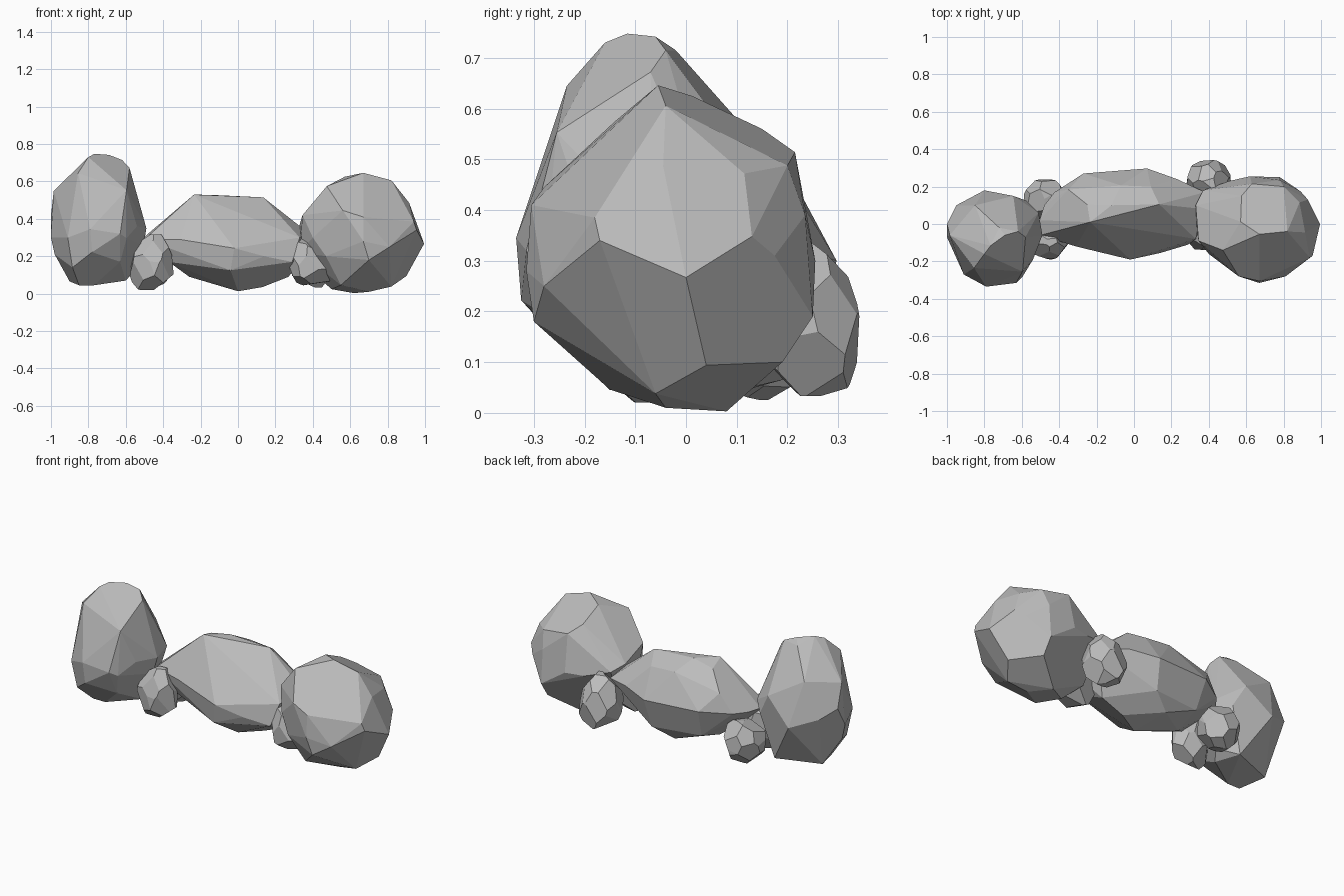
import bpy, bmesh, math, random
from mathutils import Vector

if "Cube" in bpy.data.objects:
    bpy.data.objects.remove(bpy.data.objects["Cube"], do_unlink=True)

# One plain stone colour for every rock
stone = bpy.data.materials.new("stone_grey")
stone.use_nodes = True
colour = (.5, .5, .5, 1)
stone.diffuse_color = colour
stone.node_tree.nodes["Principled BSDF"].inputs["Base Color"].default_value = colour


def finish(bm, name):
    """Turn a bmesh into a flat-shaded stone object."""
    bmesh.ops.recalc_face_normals(bm, faces=bm.faces)
    mesh = bpy.data.meshes.new(name)
    bm.to_mesh(mesh)
    bm.free()
    mesh.materials.append(stone)
    obj = bpy.data.objects.new(name, mesh)
    bpy.context.collection.objects.link(obj)
    return obj


def boulder(name, corners):
    """Large rock: convex hull of its main corners, near-flat facets merged."""
    bm = bmesh.new()
    for corner in corners:
        bm.verts.new(corner)
    hull = bmesh.ops.convex_hull(bm, input=bm.verts)
    loose = [v for v in hull["geom_interior"] if isinstance(v, bmesh.types.BMVert)]
    bmesh.ops.delete(bm, geom=loose, context="VERTS")
    bmesh.ops.dissolve_limit(bm, angle_limit=math.radians(8),
                             verts=bm.verts, edges=bm.edges)
    return finish(bm, name)


def pebble(name, centre, half, seed, taper=0, lean=(0, 0), cuts=20):
    """Small rock: a block chipped by planes spread around an ellipsoid."""
    rng = random.Random(seed)
    bm = bmesh.new()
    bmesh.ops.create_cube(bm, size=2)
    for i in range(cuts):
        z = 1 - (2 * i + 1) / cuts
        angle = i * math.pi * (3 - math.sqrt(5)) + seed
        r = math.sqrt(1 - z * z)
        normal = Vector((r * math.cos(angle), r * math.sin(angle), z))
        normal += Vector([rng.uniform(-.2, .2) for axis in range(3)])
        normal.normalize()
        cut = bmesh.ops.bisect_plane(bm, geom=bm.verts[:] + bm.edges[:] + bm.faces[:],
                                     plane_co=normal * rng.uniform(.88, .97),
                                     plane_no=normal, clear_outer=True)
        rim = [e for e in cut["geom_cut"] if isinstance(e, bmesh.types.BMEdge)]
        if rim:
            bmesh.ops.edgeloop_fill(bm, edges=rim)
    for v in bm.verts:
        width = 1 - taper * v.co.z
        x = v.co.x * width + lean[0] * v.co.z
        y = v.co.y * width + lean[1] * v.co.z
        v.co = (centre[0] + x * half[0], centre[1] + y * half[1],
                centre[2] + v.co.z * half[2])
    return finish(bm, name)


# Broad boulder on the +x end
boulder("broad_boulder", [
    # crown
    (.67, -.055, .646), (.82, -.04, .606), (.57, .012, .625), (.575, .15, .56),
    (.63, .215, .514), (.8, .2, .488), (.885, .115, .472), (.475, -.14, .575),
    (.915, -.045, .486),
    # front
    (.56, -.28, .445), (.67, -.305, .41), (.67, -.315, .28), (.7, -.3, .18),
    (.81, -.28, .25), (.47, -.2, .2),
    # outer end
    (.94, -.18, .385), (.955, -.17, .34), (.995, 0, .267), (.93, .13, .348),
    (.89, .175, .31),
    # back and inner end
    (.78, .25, .19), (.78, .235, .39), (.51, .23, .3), (.62, .255, .3),
    (.37, .18, .34), (.33, .1, .37), (.345, -.09, .42), (.33, 0, .22),
    (.4, -.16, .3),
    # underside
    (.7, -.04, .01), (.62, .08, .003), (.82, -.06, .038), (.9, .04, .094),
    (.78, .19, .1), (.55, -.15, .046), (.5, 0, .024), (.4, .06, .115)])

# Tall boulder on the -x end
boulder("tall_boulder", [
    # crown
    (-.8, -.16, .73), (-.767, -.116, .748), (-.69, -.06, .742), (-.62, -.04, .715),
    (-.58, -.07, .672), (-.855, -.235, .645), (-.78, .024, .66), (-.72, -.02, .715),
    # front
    (-.74, -.27, .532), (-.596, -.255, .553), (-.79, -.335, .345),
    (-.63, -.315, .32), (-.91, -.27, .3), (-.78, -.325, .222),
    (-.595, -.28, .297), (-.63, -.24, .17),
    # sides and back
    (-1, -.07, .3), (-1, 0, .42), (-.985, -.06, .55), (-.85, .1, .58),
    (-.95, .1, .38), (-.8, .18, .32), (-.645, .15, .46), (-.575, .125, .33),
    (-.51, .06, .37), (-.49, -.06, .35), (-.505, -.08, .26), (-.54, -.19, .36),
    # underside
    (-.885, -.25, .14), (-.85, -.15, .045), (-.77, -.15, .045), (-.98, -.07, .21),
    (-.9, 0, .065), (-.6, -.05, .07), (-.65, .095, .07), (-.56, 0, .115)])

# Long low boulder bridging the middle
boulder("long_boulder", [
    # crown
    (-.235, .01, .53), (-.12, .1, .527), (.135, .105, .515), (.09, .2, .46),
    (-.25, .104, .5), (-.07, .206, .47), (.24, .104, .43), (-.35, .184, .41),
    # front
    (-.26, -.06, .4), (-.02, -.19, .243), (-.04, -.17, .125), (-.31, -.12, .29),
    (.29, -.11, .17), (.33, -.08, .3), (.14, -.155, .2), (-.18, -.15, .2),
    # back
    (-.27, .27, .31), (.07, .297, .3), (.23, .24, .32), (.05, .25, .13),
    (-.25, .21, .14),
    # ends
    (-.5, -.06, .29), (-.505, .02, .3), (-.48, .1, .3), (-.425, .17, .3),
    (-.42, 0, .37), (.38, .17, .3), (.37, .08, .33), (.34, 0, .18),
    # underside
    (-.37, -.05, .17), (-.26, .05, .09), (0, 0, .013), (.13, .06, .035),
    (-.06, .19, .065), (.27, .06, .09)])

# Small rocks wedged between the boulders
pebble("front_small_rock", (-.46, -.09, .168), (.11, .095, .148), 3, .12)
pebble("back_small_rock", (-.475, .13, .143), (.113, .108, .118), 5)
pebble("back_tall_rock", (.4, .235, .185), (.115, .108, .152), 8, .1, (0, -.15))
pebble("front_wedge_rock", (.38, -.045, .17), (.115, .1, .128), 11, .15, (-.2, 0))
